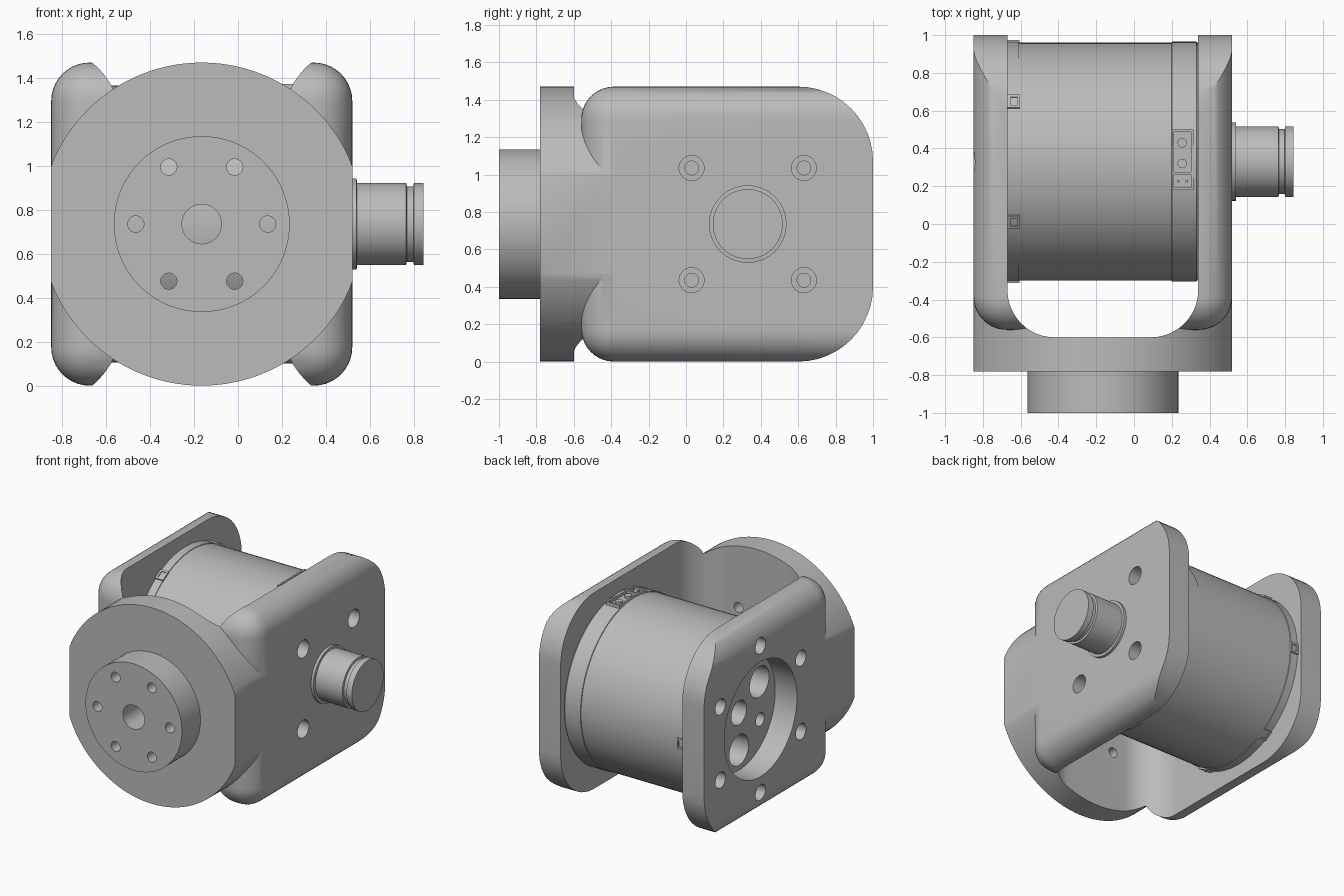
import bpy, bmesh, math
from mathutils import Matrix, Vector

if "Cube" in bpy.data.objects:
    bpy.data.objects.remove(bpy.data.objects["Cube"], do_unlink=True)

grey = bpy.data.materials.new("machined_grey")
grey.use_nodes = True
COLOUR = (0.5, 0.5, 0.5, 1)
grey.diffuse_color = COLOUR
grey.node_tree.nodes["Principled BSDF"].inputs["Base Color"].default_value = COLOUR

CX, CZ, MY = -0.165, 0.735, 0.33      # bracket centre, axis height, motor axis y
LEFT, RIGHT = CX + 0.685, CX - 0.685  # outer plate faces
IN_L, IN_R = 0.34, -0.67              # inner plate faces


def finish(name, bm):
    bmesh.ops.recalc_face_normals(bm, faces=bm.faces)
    mesh = bpy.data.meshes.new(name)
    bm.to_mesh(mesh)
    bm.free()
    ob = bpy.data.objects.new(name, mesh)
    bpy.context.collection.objects.link(ob)
    mesh.materials.append(grey)
    return ob


def prism(name, points, depth):
    """Extrude a closed 3D outline along a vector."""
    bm = bmesh.new()
    face = bm.faces.new([bm.verts.new(p) for p in points])
    new = bmesh.ops.extrude_face_region(bm, geom=[face])["geom"]
    bmesh.ops.translate(bm, vec=depth, verts=[v for v in new if isinstance(v, bmesh.types.BMVert)])
    return finish(name, bm)


def box(name, lo, hi):
    (a, b, c), (d, e, f) = lo, hi
    return prism(name, [(a, b, c), (d, b, c), (d, e, c), (a, e, c)], (0, 0, f - c))


def ring(radius, n=48):
    return [(radius * math.cos(2 * math.pi * i / n), radius * math.sin(2 * math.pi * i / n)) for i in range(n)]


def rod_x(name, x0, x1, y, z, r, n=48):
    return prism(name, [(x0, y + a, z + b) for a, b in ring(r, n)], (x1 - x0, 0, 0))


def rod_y(name, y0, y1, x, z, r, n=48):
    return prism(name, [(x + a, y0, z + b) for a, b in ring(r, n)], (0, y1 - y0, 0))


def turned_x(name, profile):
    """Revolve (x, radius) points around the motor axis."""
    bm = bmesh.new()
    loops = [[bm.verts.new((x, MY + a, CZ + b)) for a, b in ring(r, 96)] for x, r in profile]
    for one, two in zip(loops, loops[1:]):
        for i in range(len(one)):
            j = (i + 1) % len(one)
            bm.faces.new((one[i], one[j], two[j], two[i]))
    bm.faces.new(loops[0])
    bm.faces.new(loops[-1])
    return finish(name, bm)


def combine(target, tool, mode):
    mod = target.modifiers.new(mode, 'BOOLEAN')
    mod.operation, mod.solver, mod.object = mode, 'EXACT', tool
    bpy.context.view_layer.objects.active = target
    bpy.ops.object.modifier_apply(modifier=mod.name)
    bpy.data.objects.remove(tool, do_unlink=True)


def smooth(ob, angle=30):
    bpy.ops.object.select_all(action='DESELECT')
    ob.select_set(True)
    bpy.context.view_layer.objects.active = ob
    bpy.ops.object.shade_smooth_by_angle(angle=math.radians(angle))


def arc(cx, cy, r, start, n=12):
    return [(cx + r * math.cos(math.radians(start + 90 * i / n)),
             cy + r * math.sin(math.radians(start + 90 * i / n))) for i in range(n + 1)]


def polar(r, degrees):
    return r * math.cos(math.radians(degrees)), r * math.sin(math.radians(degrees))


# Yoke: block with rounded edges everywhere except the back
bm = bmesh.new()
bmesh.ops.create_cube(bm, size=1)
for v in bm.verts:
    v.co = Vector((CX + v.co.x * 1.37, 0.22 + v.co.y * 1.56, CZ + v.co.z * 1.47))
rounded = [e for e in bm.edges if min(v.co.y for v in e.verts) < 0]
bmesh.ops.bevel(bm, geom=rounded, offset=0.175, segments=10, profile=0.5, affect='EDGES')
yoke = finish("yoke_bracket", bm)

# Large rounded corners at the back
outline = [(-0.9, -0.1)] + [(0.6, -0.1)] + arc(0.6, 0.4, 0.4, 270) + arc(0.6, 2 * CZ - 0.4, 0.4, 0)
outline += [(0.6, 1.6), (-0.9, 1.6)]
combine(yoke, prism("side_trim", [(-1.2, y, z) for y, z in outline], (2, 0, 0)), 'INTERSECT')

# Front disc with flat sides, then the U-shaped gap
flat = [(CX + max(-0.685, min(0.685, a)), -0.78, CZ + b) for a, b in ring(CZ, 120)]
points = [p for i, p in enumerate(flat) if abs(abs(p[0] - CX) - 0.685) > 1e-6
          or abs(flat[i - 1][0] - p[0]) > 1e-6 or abs(flat[(i + 1) % 120][0] - p[0]) > 1e-6]
combine(yoke, prism("front_disc", points, (0, 0.43, 0)), 'UNION')
gap = [(IN_L, 1.2), (IN_R, 1.2)] + arc(IN_R + 0.25, -0.35, 0.25, 180) + arc(IN_L - 0.25, -0.35, 0.25, 270)
combine(yoke, prism("gap", [(x, y, -0.1) for x, y in gap], (0, 0, 1.7)), 'DIFFERENCE')

# Output hub and its bolt circle, drilled through to the gap
hub = rod_y("output_hub", -1, -0.78, CX, CZ, 0.4, 72)
for part in (yoke, hub):
    combine(part, rod_y("bore", -1.1, -0.5, CX, CZ, 0.09, 32), 'DIFFERENCE')
    for k in range(6):
        dx, dz = polar(0.3, 60 * k)
        combine(part, rod_y("bolt", -1.1, -0.5, CX + dx, CZ + dz, 0.037, 24), 'DIFFERENCE')

# Left plate: four counterbored holes
for dy in (-0.3, 0.3):
    for dz in (-0.3, 0.3):
        for start, r in ((LEFT - 0.12, 0.067), (IN_L - 0.02, 0.037)):
            combine(yoke, rod_x("screw", start, 0.6, MY + dy, CZ + dz, r, 24), 'DIFFERENCE')

# Right plate: large opening and six holes around it
combine(yoke, rod_x("opening", -1, -0.6, MY, CZ, 0.43, 72), 'DIFFERENCE')
for k in range(6):
    dy, dz = polar(0.55, 30 + 60 * k)
    combine(yoke, rod_x("screw", -1, -0.6, MY + dy, CZ + dz, 0.06, 24), 'DIFFERENCE')
smooth(yoke)
smooth(hub)

# Motor drum with slightly raised end bands
motor = turned_x("motor_drum", [(IN_R, 0.634), (-0.61, 0.634), (-0.608, 0.63), (0.198, 0.63),
                                (0.2, 0.635), (0.33, 0.635), (0.34, 0.625)])
combine(motor, rod_x("bore", -0.8, -0.45, MY, CZ, 0.09, 32), 'DIFFERENCE')
for k in range(3):
    for r, turn, size in ((0.28, 30, 0.115), (0.29, 90, 0.05)):
        dy, dz = polar(r, turn + 120 * k)
        combine(motor, rod_x("vent", -0.8, -0.45, MY + dy, CZ + dz, size, 32), 'DIFFERENCE')
combine(motor, box("socket_recess", (0.2, 0.18, 1.335), (0.315, 0.5, 1.5)), 'DIFFERENCE')
smooth(motor)

# Six latch clips around the drum: a frame with a sunken tab
for k in range(6):
    clip = box("latch_clip", (-0.67, -0.04, 0.6), (-0.605, 0.04, 0.643))
    combine(clip, box("slot", (-0.655, -0.025, 0.636), (-0.617, 0.025, 0.7)), 'DIFFERENCE')
    clip.data.transform(Matrix.Translation((0, MY, CZ)) @ Matrix.Rotation(math.radians(30 + 60 * k), 4, 'X'))

# Cable socket on top: two round contacts and a small two-pin block
socket = box("socket_frame", (0.2, 0.18, 1.33), (0.315, 0.5, 1.372))
combine(socket, box("power_well", (0.213, 0.275, 1.35), (0.302, 0.488, 1.5)), 'DIFFERENCE')
combine(socket, box("signal_well", (0.213, 0.192, 1.36), (0.302, 0.262, 1.5)), 'DIFFERENCE')
for y in (0.32, 0.43):
    prism("power_contact", [(0.255 + a, y + b, 1.345) for a, b in ring(0.025, 20)], (0, 0, 0.022))
for x in (0.235, 0.28):
    box("signal_pin", (x - 0.007, 0.22, 1.355), (x + 0.007, 0.234, 1.37))

# Encoder stub on the left plate
stub = turned_x("encoder_stub", [(0.5, 0.207), (0.54, 0.207), (0.541, 0.187), (0.765, 0.187), (0.768, 0.172),
                                 (0.798, 0.172), (0.8, 0.187), (0.845, 0.187)])
smooth(stub)
